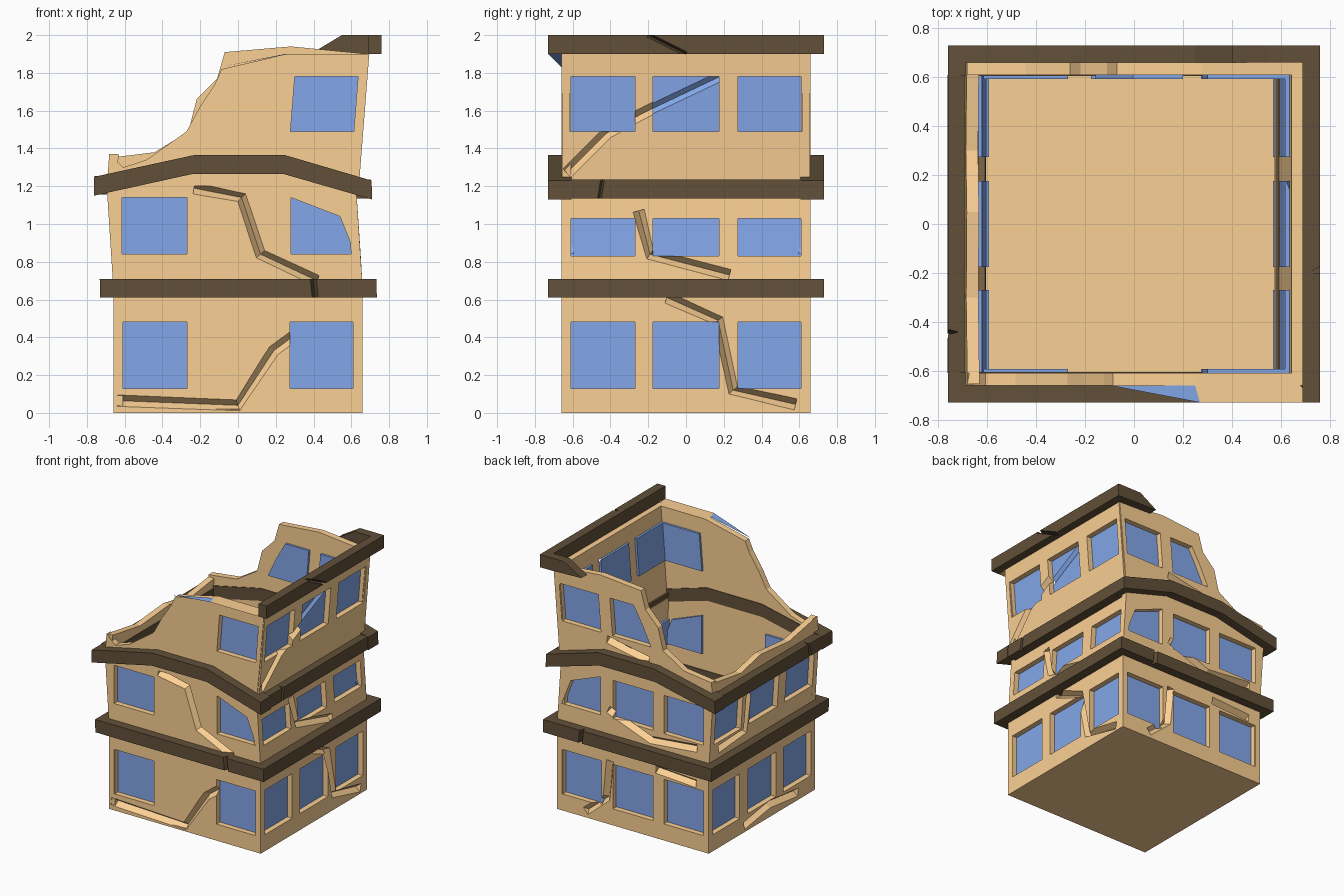
import bpy, bmesh
from mathutils import Vector

if "Cube" in bpy.data.objects:
    bpy.data.objects.remove(bpy.data.objects["Cube"])


def material(name, rgb):
    m = bpy.data.materials.new(name)
    m.diffuse_color = (*rgb, 1)
    m.use_nodes = True
    m.node_tree.nodes["Principled BSDF"].inputs["Base Color"].default_value = m.diffuse_color
    return m


TAN = material("plaster", (0.97, 0.63, 0.295))
BROWN = material("ledge_brown", (0.12, 0.08, 0.04))
BLUE = material("glass_blue", (0.23, 0.39, 0.82))
HALF, THICK = 0.66, 0.05

# sideways lean of the damaged upper storeys, as (z, x shift)
LEAN = [(0, 0), (0.68, 0), (1.2, -0.035), (1.9, 0.02), (3, 0.02)]


def lean(z):
    for (z0, x0), (z1, x1) in zip(LEAN, LEAN[1:]):
        if z <= z1:
            return x0 + (x1 - x0) * max(0, z - z0) / (z1 - z0)


# wall coordinates (along, up, outward) to world
def place(side, u, z, d):
    x, y = {"front": (u, -d), "back": (u, d), "left": (-d, u), "right": (d, u)}[side]
    return Vector((x + lean(z), y, z))


def make_object(name, mesh, mat):
    mesh.materials.clear()
    mesh.materials.append(mat)
    ob = bpy.data.objects.new(name, mesh)
    bpy.context.collection.objects.link(ob)
    return ob


def evaluated_mesh(ob):
    dg = bpy.context.evaluated_depsgraph_get()
    return bpy.data.meshes.new_from_object(ob.evaluated_get(dg))


# V-shaped groove cutter that follows a zigzag path on a wall
def crack_cutter(side, path, outer, width, depth):
    bm = bmesh.new()
    pts = [Vector(p) for p in path]
    rings = []
    for i, p in enumerate(pts):
        t = (pts[min(i + 1, len(pts) - 1)] - pts[max(i - 1, 0)]).normalized()
        n = Vector((-t.y, t.x)) * width / 2
        a, b = p + n, p - n
        rings.append([bm.verts.new(place(side, *c)) for c in
                      ((a.x, a.y, outer + 0.01), (b.x, b.y, outer + 0.01), (p.x, p.y, outer - depth))])
    for r, s in zip(rings, rings[1:]):
        for k in range(3):
            bm.faces.new((r[k], r[(k + 1) % 3], s[(k + 1) % 3], s[k]))
    bm.faces.new(rings[0])
    bm.faces.new(rings[-1])
    bmesh.ops.recalc_face_normals(bm, faces=bm.faces)
    mesh = bpy.data.meshes.new("crack")
    bm.to_mesh(mesh)
    bm.free()
    ob = make_object("crack_cutter", mesh, TAN)
    ob.hide_render = True
    return ob


# upright slab from an outline with holes, stood on one side of the building
def slab(name, side, outline, mat, holes=(), outer=HALF, thick=THICK, cracks=(), width=0.075):
    cu = bpy.data.curves.new(name, "CURVE")
    cu.dimensions, cu.fill_mode, cu.extrude = "2D", "BOTH", thick / 2
    for loop in (outline, *holes):
        sp = cu.splines.new("POLY")
        sp.points.add(len(loop) - 1)
        for pt, (u, z) in zip(sp.points, loop):
            pt.co = (u, z, 0, 1)
        sp.use_cyclic_u = True
    tmp = bpy.data.objects.new(name + "_curve", cu)
    bpy.context.collection.objects.link(tmp)
    mesh = evaluated_mesh(tmp)
    bpy.data.objects.remove(tmp)
    bm = bmesh.new()
    bm.from_mesh(mesh)
    bmesh.ops.remove_doubles(bm, verts=bm.verts, dist=0.0005)
    for v in bm.verts:
        v.co = place(side, v.co.x, v.co.y, outer - thick / 2 + v.co.z)
    bmesh.ops.recalc_face_normals(bm, faces=bm.faces)
    for f in bm.faces:
        f.smooth = False
    bm.to_mesh(mesh)
    bm.free()
    ob = make_object(name, mesh, mat)
    for path in cracks:
        cutter = crack_cutter(side, path, outer, width, min(0.042, thick * 0.85))
        mod = ob.modifiers.new("crack", "BOOLEAN")
        mod.operation, mod.solver, mod.object = "DIFFERENCE", "EXACT", cutter
        cut = evaluated_mesh(ob)
        ob.modifiers.clear()
        ob.data = cut
        bpy.data.objects.remove(cutter)
    return ob


def rect(u0, u1, z0, z1):
    return [(u0, z0), (u1, z0), (u1, z1), (u0, z1)]


A, B, C = (-0.615, -0.27), (-0.175, 0.175), (0.275, 0.615)


def row(cols, z0, z1):
    return [rect(*c, z0, z1) for c in cols]


# crack paths by (side, storey)
CRACKS = {
    ("front", 1): [[(-0.64, 0.065), (0, 0.04), (0.19, 0.33), (0.3, 0.41)]],
    ("front", 2): [[(-0.2, 1.19), (0.05, 1.14), (0.13, 0.84), (0.42, 0.7)]],
    ("right", 1): [[(-0.1, 0.61), (0.17, 0.49), (0.25, 0.12), (0.58, 0.045)]],
    ("right", 2): [[(-0.25, 1.07), (-0.19, 0.84), (0.23, 0.73)]],
    ("right", 3): [[(-0.63, 1.27), (-0.42, 1.48), (-0.24, 1.58), (-0.1, 1.65)]],
    ("back", 1): [[(0.41, 0.05), (0.23, 0.2), (0.2, 0.5)], [(-0.2, 0.54), (-0.55, 0.52)]],
    ("back", 2): [[(0.23, 0.9), (-0.15, 0.76), (-0.55, 0.8)]],
    ("back", 3): [[(0.24, 1.45), (0.1, 1.42), (-0.12, 1.38)]],
    ("left", 1): [[(-0.45, 0.06), (-0.1, 0.1), (0.22, 0.05)]],
    ("left", 2): [[(0.55, 0.78), (0.22, 0.8), (0.2, 1.1)]],
}

# windows by (side, storey); some upper panes are crushed
CRUSHED = [(0.28, 0.84), (0.62, 0.84), (0.54, 1.04), (0.28, 1.14)]
TORN = [(-0.16, 1.49), (0.175, 1.49), (0.175, 1.78), (-0.03, 1.78), (-0.09, 1.66)]
WINDOWS = {
    ("front", 1): row((A, C), 0.13, 0.48),
    ("front", 2): row((A,), 0.84, 1.14) + [CRUSHED],
    ("front", 3): row((C,), 1.49, 1.78),
    ("right", 2): row((A, B, C), 0.83, 1.03),
    ("right", 3): row((A, B, C), 1.49, 1.78),
    ("back", 2): row((A, B), 0.84, 1.14) + [CRUSHED],
    ("back", 3): [TORN] + row((C,), 1.49, 1.78),
    ("left", 2): row((A, B, C), 0.84, 1.1),
    ("left", 3): [],
}


# upper front and back windows keep clear of the wall's lean
def settle(side, storey, pane):
    if side in ("left", "right") or storey == 1:
        return pane
    return [(u - lean(z) if storey == 2 else u + 0.015, z) for u, z in pane]


# ruined top edges of the third storey, right to left
TOPS = {
    "front": [(0.67, 1.9), (0.24, 1.9), (-0.1, 1.82), (-0.13, 1.74), (-0.2, 1.62), (-0.26, 1.49),
              (-0.46, 1.34), (-0.58, 1.3), (-0.66, 1.37)],
    "back": [(0.67, 1.9), (0.26, 1.94), (-0.09, 1.91), (-0.12, 1.77), (-0.22, 1.66), (-0.25, 1.49),
             (-0.42, 1.38), (-0.66, 1.35)],
    "right": [(0.655, 1.9), (-0.655, 1.9)],
    "left": [(0.655, 1.34), (0.3, 1.29), (0.05, 1.34), (-0.3, 1.31), (-0.655, 1.37)],
}

# walls and recessed panes
for side in ("front", "back", "left", "right"):
    w = HALF if side in ("front", "back") else HALF - 0.005
    for storey, z0, z1 in ((1, 0, 0.66), (2, 0.66, 1.2), (3, 1.2, 0)):
        top = TOPS[side] if storey == 3 else [(w, z1), (-w, z1)]
        key = (side, storey)
        out = 0.675 if key == ("right", 3) else HALF
        holes = [settle(side, storey, p) for p in WINDOWS.get(key, row((A, B, C), 0.13, 0.48))]
        slab(f"{side}_wall_{storey}", side, [(-w, z0), (w, z0)] + top, TAN, holes, outer=out,
             cracks=CRACKS.get(key, ()))
        for i, pane in enumerate(holes):
            split = [[(-0.2, 1.6), (0.2, 1.79)]] if key == ("right", 3) and i == 1 else ()
            slab(f"{side}_pane_{storey}_{i + 1}", side, pane, BLUE, outer=out - 0.042, thick=0.025,
                 cracks=split)

# ledges: straight lower ring, humped middle ring
HUMP = [(-0.73, 1.15), (-0.21, 1.265), (0.27, 1.265), (0.74, 1.13)]
hump = HUMP + [(u, z + 0.1) for u, z in reversed(HUMP)]
for side in ("front", "back"):
    slab(side + "_lower_ledge", side, rect(-0.73, 0.735, 0.61, 0.71), BROWN, outer=0.73, thick=0.125,
         cracks=[[(0.41, 0.6), (0.4, 0.72)]], width=0.04)
    slab(side + "_middle_ledge", side, hump, BROWN, outer=0.73, thick=0.125)
for side, z in (("left", 1.155), ("right", 1.135)):
    out = 0.735 if side == "right" else 0.73
    slab(side + "_lower_ledge", side, rect(-0.61, 0.61, 0.61, 0.71), BROWN, outer=out, thick=0.125)
    slab(side + "_middle_ledge", side, rect(-0.61, 0.61, z, z + 0.1), BROWN, outer=out, thick=0.125,
         cracks=[[(-0.46, z - 0.01), (-0.44, z + 0.11)]], width=0.025)

# surviving roof ledge on the right and back
slab("right_roof_ledge", "right", rect(-0.73, 0.73, 1.9, 2.0), BROWN, outer=0.74, thick=0.07,
     cracks=[[(-0.2, 2.0), (0.0, 1.9)]], width=0.03)
slab("back_roof_ledge", "back", [(0.38, 1.91), (0.67, 1.9), (0.67, 2.0), (0.53, 2.0)], BROWN,
     outer=0.73, thick=0.07)


# torn flakes along the front roof edge
def flake(name, pts, mat):
    mesh = bpy.data.meshes.new(name)
    mesh.from_pydata(pts, [], [range(len(pts))])
    make_object(name, mesh, mat)


flake("glass_flake", [(-0.1, -0.66, 1.83), (0.27, -0.73, 1.9), (0.25, -0.66, 1.9)], BLUE)
flake("plaster_flake", [(0.25, -0.66, 1.9), (0.27, -0.73, 1.9), (0.74, -0.73, 1.9), (0.68, -0.66, 1.9)], TAN)

# ground floor slab
bpy.ops.mesh.primitive_cube_add(size=1, location=(0, 0, 0.01))
floor = bpy.context.object
floor.name = "floor"
floor.scale = (1.31, 1.31, 0.02)
floor.data.materials.append(TAN)
